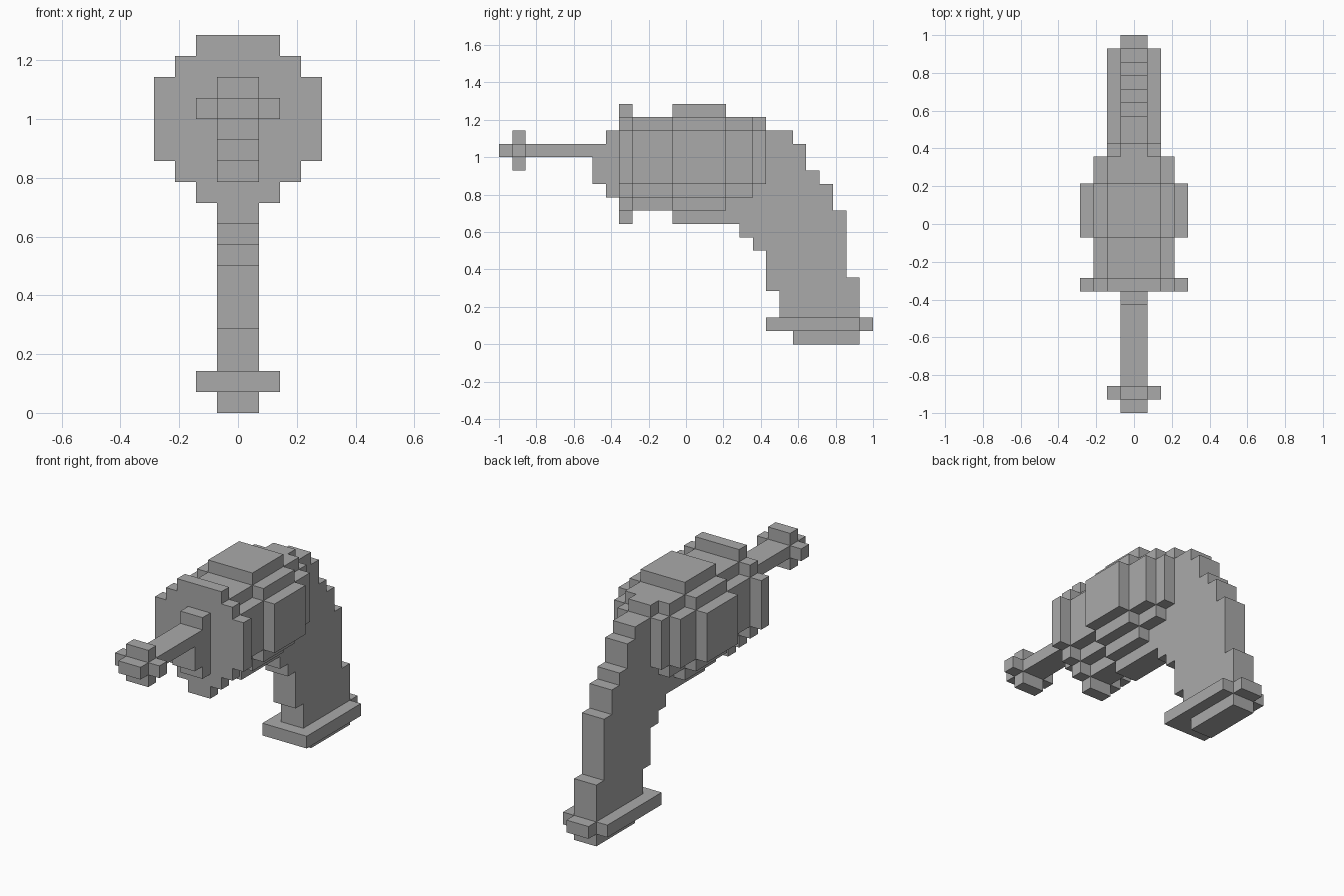
import bpy
import bmesh
from mathutils import Vector

U = 1 / 14  # edge length of one cubic cell

cube = bpy.data.objects.get("Cube")
if cube:
    bpy.data.objects.remove(cube, do_unlink=True)

grey = bpy.data.materials.new("plain_grey")
grey.use_nodes = True
colour = (0.4, 0.4, 0.4, 1)
grey.diffuse_color = colour
grey.node_tree.nodes["Principled BSDF"].inputs["Base Color"].default_value = colour


def extrude(name, points, direction):
    """Extrude a closed outline, given in cells, into a solid part."""
    bm = bmesh.new()
    face = bm.faces.new([bm.verts.new(Vector(p) * U) for p in points])
    result = bmesh.ops.extrude_face_region(bm, geom=[face])
    verts = [g for g in result["geom"] if isinstance(g, bmesh.types.BMVert)]
    bmesh.ops.translate(bm, verts=verts, vec=Vector(direction) * U)
    # the starting cap stays in place and closes the solid
    bmesh.ops.recalc_face_normals(bm, faces=bm.faces)
    mesh = bpy.data.meshes.new(name)
    bm.to_mesh(mesh)
    bm.free()
    mesh.materials.append(grey)
    obj = bpy.data.objects.new(name, mesh)
    bpy.context.collection.objects.link(obj)
    return obj


def section(name, y0, y1, steps):
    """Mirrored stepped cross-section; steps = (bottom, top, half width)."""
    side = []
    for bottom, top, half in steps:
        side += [(half, bottom), (half, top)]
    outline = side + [(-x, z) for x, z in reversed(side)]
    return extrude(name, [(x, y0, z) for x, z in outline], (0, y1 - y0, 0))


# Rounded stepped cross-sections of the body
wide = [(9, 10, 1), (10, 11, 2), (11, 12, 3), (12, 16, 4), (16, 17, 3), (17, 18, 2)]
narrow = [(10, 11, 1), (11, 12, 2), (12, 16, 3), (16, 17, 2)]

# Body, front to back
section("front_disc", -5, -4, wide)
section("body_front", -4, -1, narrow)
section("body_band", -1, 3, wide)
section("body_rear", 3, 5, narrow[1:])
section("rear_shoulder", 5, 6, [(12, 16, 2)])

# Thin barrel with its stepped collar and cross-shaped tip
section("barrel_collar", -6, -5, [(11, 16, 1)])
section("barrel_step", -7, -6, [(12, 15, 1)])
section("barrel", -12, -7, [(14, 15, 1)])
section("barrel_cross", -13, -12, [(13, 14, 1), (14, 15, 2), (15, 16, 1)])
section("barrel_tip", -14, -13, [(14, 15, 1)])

# Curved handle: stepped side outline in (y, z)
under = [(3, 9), (4, 8), (5, 7), (6, 4), (7, 2)]
back = [(13, 5), (12, 10), (11, 12), (10, 13), (9, 15), (8, 16), (6, 17)]
outline = []
for i, (y, z) in enumerate(under):
    outline.append((y, z))
    outline.append((under[i + 1][0] if i + 1 < len(under) else 13, z))
for i, (y, z) in enumerate(back):
    outline.append((y, z))
    outline.append((back[i + 1][0] if i + 1 < len(back) else 5, z))
outline += [(5, 11), (3, 11)]
extrude("handle", [(-1, y, z) for y, z in outline], (2, 0, 0))

# Base of the handle
section("handle_flange", 6, 13, [(1, 2, 2)])
section("flange_nub", 13, 14, [(1, 2, 1)])
section("handle_foot", 8, 13, [(0, 1, 1)])
